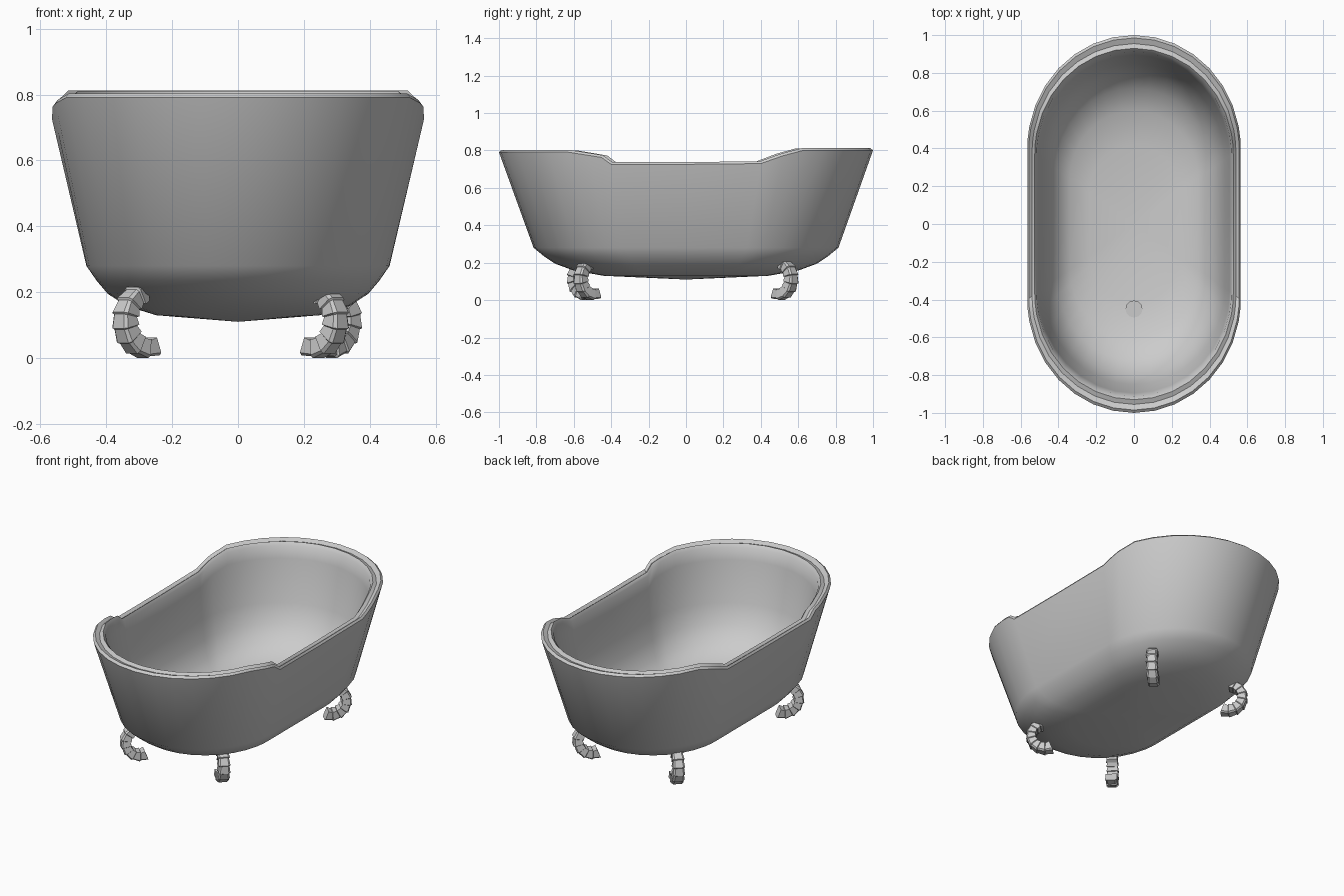
import bpy, bmesh
from math import sin, cos, radians, pi, sqrt
from mathutils import Vector

if "Cube" in bpy.data.objects:
    bpy.data.objects.remove(bpy.data.objects["Cube"])


def finish(name, bm, smooth=None):
    bmesh.ops.recalc_face_normals(bm, faces=bm.faces)
    me = bpy.data.meshes.new(name)
    bm.to_mesh(me)
    bm.free()
    ob = bpy.data.objects.new(name, me)
    bpy.context.collection.objects.link(ob)
    if smooth:
        bpy.ops.object.select_all(action='DESELECT')
        ob.select_set(True)
        bpy.context.view_layer.objects.active = ob
        bpy.ops.object.shade_smooth_by_angle(angle=radians(smooth))
    return ob


# Plan outline: straight sides with half-ellipse ends
def outline():
    angles = [0, 5] + [11.25 * i for i in range(1, 16)] + [175, 180]
    pts = []
    for side in (1, -1):
        for a in angles:
            t = radians(a)
            pts.append((side * 0.565 * cos(t), side * (0.4 + 0.6 * sin(t))))
        pts.append((-side * 0.565, 0))
    return pts


# Rim height: low along the sides, raised at both ends
def rim_height(y):
    curve = ([(0.4, 0.742), (0.6, 0.813)] if y > 0
             else [(0.4, 0.738), (0.452, 0.775), (0.63, 0.803)])
    y = abs(y)
    if y <= curve[0][0]:
        return curve[0][1]
    for (a, za), (b, zb) in zip(curve, curve[1:]):
        if y <= b:
            return za + (zb - za) * (y - a) / (b - a)
    return curve[-1][1]


# Tub: scaled rings running up the outside, over the rim and down the inside.
# Each ring is (scale, z, follows the rim height)
RINGS = [(0.44, 0.13, 0), (0.60, 0.158, 0), (0.70, 0.195, 0), (0.76, 0.235, 0),
         (0.815, 0.28, 0), (1.0, -0.012, 1), (0.985, 0.0, 1), (0.955, -0.012, 1),
         (0.93, -0.002, 1), (0.912, -0.02, 1), (0.895, -0.09, 1), (0.85, 0.47, 0),
         (0.80, 0.36, 0), (0.72, 0.27, 0), (0.60, 0.215, 0), (0.42, 0.185, 0)]
bm = bmesh.new()
pts = outline()
n = len(pts)
loops = [[bm.verts.new((x * s, y * s, z + rim_height(y) if rim else z))
          for x, y in pts] for s, z, rim in RINGS]
for a, b in zip(loops, loops[1:]):
    for i in range(n):
        j = (i + 1) % n
        bm.faces.new((a[i], a[j], b[j], b[i]))
for loop, z in ((loops[0], 0.11), (loops[-1], 0.17)):
    c = bm.verts.new((0, 0, z))
    for i in range(n):
        bm.faces.new((loop[i], loop[(i + 1) % n], c))
finish("tub", bm, 35)

# Drain disc in the floor
bm = bmesh.new()
bmesh.ops.create_cone(bm, cap_ends=True, segments=12, radius1=0.045,
                      radius2=0.045, depth=0.03)
bmesh.ops.translate(bm, verts=bm.verts, vec=(0, -0.45, 0.183))
finish("drain", bm)


# Curled ribbed foot, swept along an arc in a diagonal plane
def foot(name, x, y):
    out = Vector((x / abs(x), y / abs(y), 0)) / sqrt(2)
    side = Vector((-out.y, out.x, 0))
    r, zc, steps = 0.085, 0.114, 8
    centre = Vector((x, y, zc)) - out * r
    bm = bmesh.new()
    rings = []
    start, end = radians(85), radians(-112)
    for k in range(steps):
        for f, w, h in ((0.0, 0.029, 0.024), (0.9, 0.034, 0.029)):
            a = start + (end - start) * (k + f) / (steps - 0.1)
            d = out * cos(a) + Vector((0, 0, sin(a)))
            rings.append([bm.verts.new(centre + d * (r + h * v) + side * w * u)
                          for u, v in ((1, 0.7), (0.7, 1), (-0.7, 1), (-1, 0.7),
                                       (-1, -1), (1, -1))])
    for a, b in zip(rings, rings[1:]):
        for i in range(6):
            j = (i + 1) % 6
            bm.faces.new((a[i], a[j], b[j], b[i]))
    bm.faces.new(rings[0])
    bm.faces.new(rings[-1])
    finish(name, bm)


foot("front_right_foot", 0.30, -0.565)
foot("front_left_foot", -0.345, -0.60)
foot("back_right_foot", 0.34, 0.565)
foot("back_left_foot", -0.345, 0.565)
